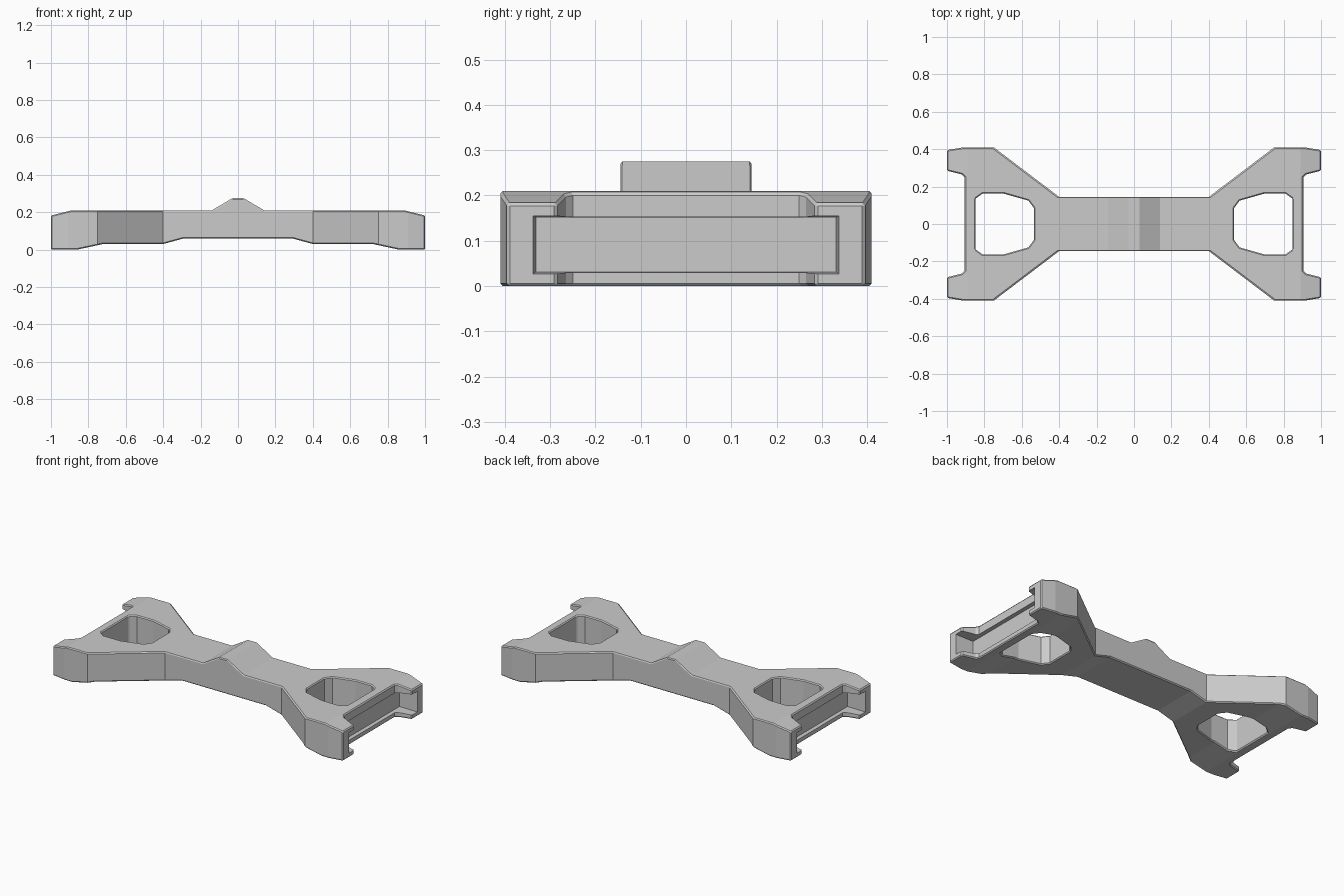
import bpy, bmesh
from mathutils import Vector

if "Cube" in bpy.data.objects:
    bpy.data.objects.remove(bpy.data.objects["Cube"])


def prism(name, pts, place, direction):
    """Extrude a 2D outline along a direction into a closed solid."""
    bm = bmesh.new()
    face = bm.faces.new([bm.verts.new(place(*p)) for p in pts])
    ext = bmesh.ops.extrude_face_region(bm, geom=[face])
    moved = [g for g in ext["geom"] if isinstance(g, bmesh.types.BMVert)]
    bmesh.ops.translate(bm, verts=moved, vec=Vector(direction))
    bmesh.ops.recalc_face_normals(bm, faces=bm.faces)
    me = bpy.data.meshes.new(name)
    bm.to_mesh(me)
    bm.free()
    ob = bpy.data.objects.new(name, me)
    bpy.context.collection.objects.link(ob)
    return ob


def bake(ob):
    bpy.context.view_layer.update()
    dg = bpy.context.evaluated_depsgraph_get()
    me = bpy.data.meshes.new_from_object(ob.evaluated_get(dg))
    ob.modifiers.clear()
    ob.data = me


def cut(ob, cutter, op="DIFFERENCE"):
    m = ob.modifiers.new("cut", "BOOLEAN")
    m.operation, m.solver, m.object = op, "EXACT", cutter
    cutter.hide_render = True
    bake(ob)
    bpy.data.objects.remove(cutter)


def mirror_loop(half, sx, sy):
    return half + [(sx * a, sy * b) for a, b in reversed(half)]


# Bow-tie plan with jaws at both ends
quarter = [(0.4, 0.145), (0.75, 0.41), (0.91, 0.41), (1.0, 0.395),
           (1.0, 0.285), (0.92, 0.265), (0.905, 0.25)]
plan = mirror_loop(mirror_loop(quarter, 1, -1), -1, 1)
body = prism("bracket_body", plan, lambda x, y: (x, y, -0.1), (0, 0, 0.5))

# Side profile: centre ridge, sloped ends, stepped underside
half = [(0.03, 0.275), (0.14, 0.21), (0.89, 0.21), (1.05, 0.17),
        (1.05, 0.0), (0.86, 0.0), (0.72, 0.03), (0.4, 0.03), (0.29, 0.06)]
side = prism("side_profile", mirror_loop(half, -1, 1),
             lambda x, z: (x, -0.6, z), (0, 1.2, 0))
cut(body, side, "INTERSECT")

# Through holes
hole = [(0.535, 0.085), (0.565, 0.125), (0.695, 0.162),
        (0.81, 0.162), (0.848, 0.135)]
for s in (1, -1):
    loop = [(s * x, y) for x, y in mirror_loop(hole, 1, -1)]
    cut(body, prism("hole_cutter", loop, lambda x, y: (x, y, -0.2), (0, 0, 0.6)))

# Small edge chamfers
b = body.modifiers.new("chamfer", "BEVEL")
b.width, b.segments = 0.006, 1
b.limit_method, b.angle_limit = "ANGLE", 0.9
bake(body)

# Tapered slot in each end, running into both jaws
slot = [(-0.342, 0.024), (0.342, 0.024), (0.342, 0.158), (-0.342, 0.158)]
for s in (1, -1):
    c = prism("slot_cutter", slot, lambda y, z: (s * 1.1, y, z), (-s * 0.22, 0, 0))
    for v in c.data.vertices:
        if abs(v.co.x) < 1:
            v.co.y *= 0.97
            v.co.z = 0.091 + (v.co.z - 0.091) * 0.9
    cut(body, c)

for p in body.data.polygons:
    p.use_smooth = False
